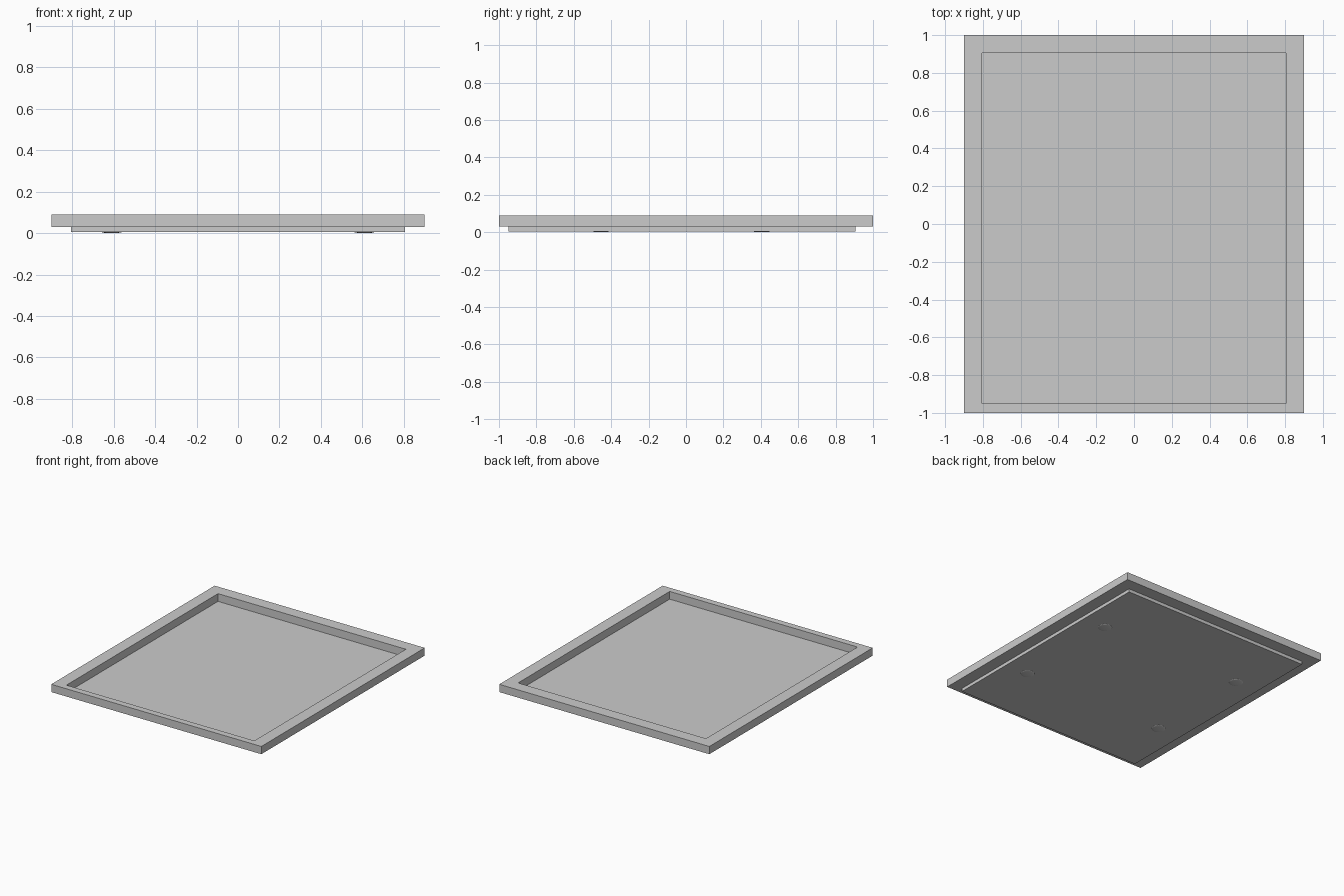
import bpy
import bmesh
from mathutils import Matrix

if "Cube" in bpy.data.objects:
    bpy.data.objects.remove(bpy.data.objects["Cube"])


def finish(bm, name):
    bmesh.ops.recalc_face_normals(bm, faces=bm.faces)
    mesh = bpy.data.meshes.new(name)
    bm.to_mesh(mesh)
    bm.free()
    obj = bpy.data.objects.new(name, mesh)
    bpy.context.collection.objects.link(obj)
    return obj


def rect(bm, x, y0, y1, z):
    return [bm.verts.new(p) for p in ((-x, y0, z), (x, y0, z), (x, y1, z), (-x, y1, z))]


# Opening shared by the frame and the base panel
IN_X, IN_Y0, IN_Y1 = 0.805, -0.95, 0.905
Z_PANEL, Z_RIM, Z_TOP = 0.005, 0.03, 0.09

# Raised rim frame: four rectangular loops bridged into a closed ring
bm = bmesh.new()
loops = [rect(bm, 0.9, -1, 1, Z_RIM), rect(bm, 0.9, -1, 1, Z_TOP),
         rect(bm, IN_X, IN_Y0, IN_Y1, Z_TOP), rect(bm, IN_X, IN_Y0, IN_Y1, Z_RIM)]
for k in range(4):
    a, b = loops[k], loops[(k + 1) % 4]
    for i in range(4):
        j = (i + 1) % 4
        bm.faces.new((a[i], a[j], b[j], b[i]))
finish(bm, "rim_frame")

# Base panel, slightly off-centre and stepped below the frame
bm = bmesh.new()
bmesh.ops.create_cube(bm, size=1, matrix=Matrix.LocRotScale(
    (0, (IN_Y0 + IN_Y1) / 2, (Z_PANEL + Z_RIM) / 2), None,
    (2 * IN_X, IN_Y1 - IN_Y0, Z_RIM - Z_PANEL)))
finish(bm, "base_panel")

# Four shallow domed feet under the panel
for sx in (-1, 1):
    for sy in (-1, 1):
        bm = bmesh.new()
        bmesh.ops.create_uvsphere(bm, u_segments=32, v_segments=12, radius=1)
        bm.transform(Matrix.LocRotScale((sx * 0.61, -0.025 + sy * 0.43, 0.006), None,
                                        (0.05, 0.05, 0.006)))
        for f in bm.faces:
            f.smooth = True
        finish(bm, f"foot_{'left' if sx < 0 else 'right'}_{'front' if sy < 0 else 'back'}")
